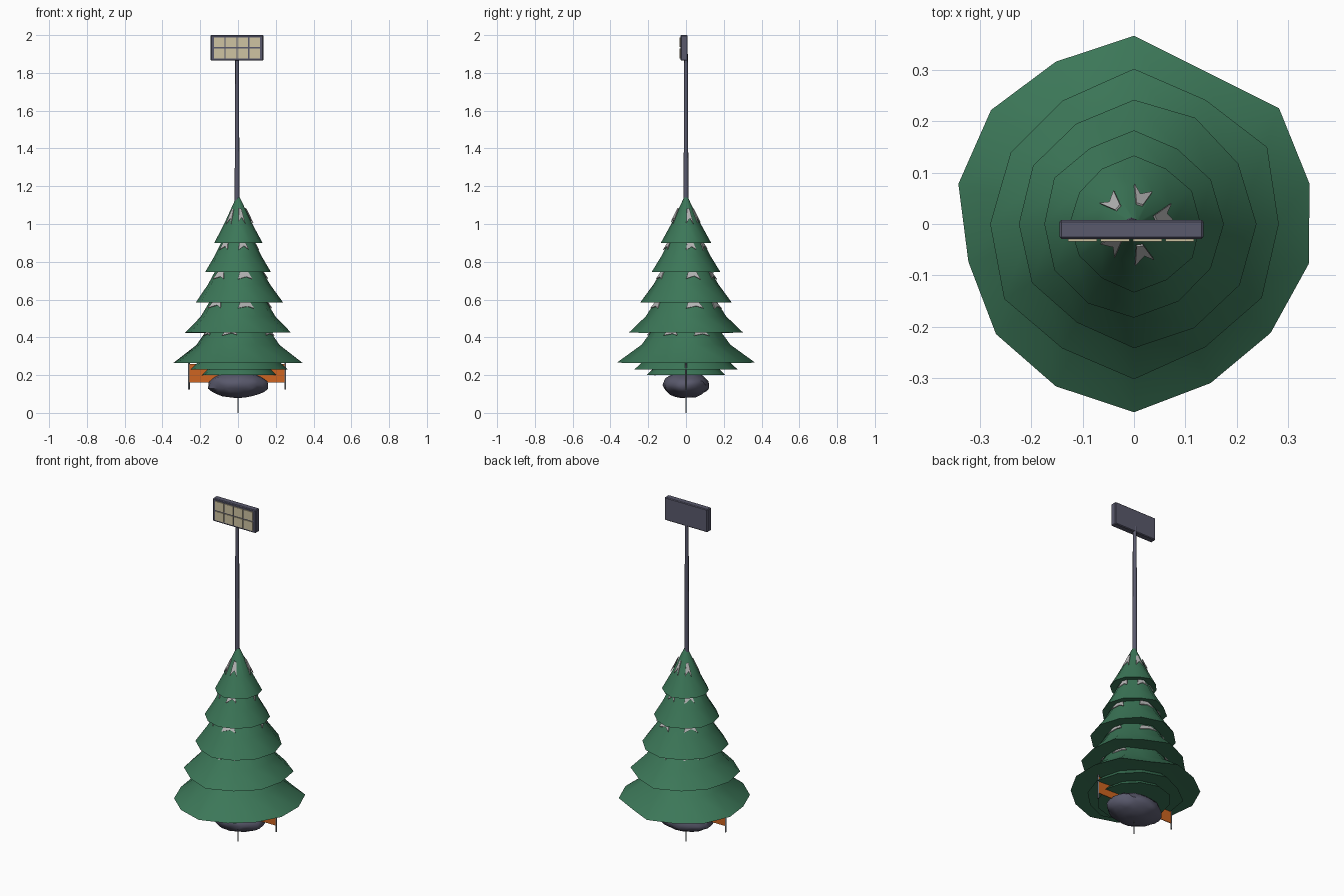
import bpy, bmesh, math, random
from mathutils import Vector, noise

random.seed(4)
if "Cube" in bpy.data.objects:
    bpy.data.objects.remove(bpy.data.objects["Cube"])


def material(name, rgb):
    m = bpy.data.materials.new(name)
    m.use_nodes = True
    m.diffuse_color = (*rgb, 1)
    bsdf = m.node_tree.nodes["Principled BSDF"]
    bsdf.inputs["Base Color"].default_value = (*rgb, 1)
    bsdf.inputs["Roughness"].default_value = 0.8
    return m


GREEN = material("pine green", (0.045, 0.185, 0.098))
SNOW = material("grey snow", (0.48, 0.48, 0.48))
SLATE = material("slate grey", (0.1, 0.1, 0.15))
CREAM = material("lamp cream", (0.62, 0.55, 0.36))
ORANGE = material("net orange", (0.62, 0.13, 0.015))
STEEL = material("post grey", (0.16, 0.17, 0.19))


def finish(name, bm, mat, smooth=None):
    bmesh.ops.recalc_face_normals(bm, faces=bm.faces)
    me = bpy.data.meshes.new(name)
    bm.to_mesh(me)
    bm.free()
    me.materials.append(mat)
    ob = bpy.data.objects.new(name, me)
    bpy.context.collection.objects.link(ob)
    if smooth:
        bpy.ops.object.select_all(action="DESELECT")
        ob.select_set(True)
        bpy.context.view_layer.objects.active = ob
        bpy.ops.object.shade_smooth_by_angle(angle=math.radians(smooth))
    return ob


def box(name, lo, hi, mat, bevel=0):
    bm = bmesh.new()
    bmesh.ops.create_cube(bm, size=1)
    for v in bm.verts:
        v.co = [a + (b - a) * (c + 0.5) for a, b, c in zip(lo, hi, v.co)]
    if bevel:
        bmesh.ops.bevel(bm, geom=bm.edges[:], offset=bevel, segments=1, affect="EDGES")
    return finish(name, bm, mat)


def rod(name, x, y, z0, z1, r0, r1, mat, sides=8):
    bm = bmesh.new()
    bmesh.ops.create_cone(bm, cap_ends=True, segments=sides, radius1=r0, radius2=r1, depth=z1 - z0)
    bmesh.ops.translate(bm, vec=(x, y, (z0 + z1) / 2), verts=bm.verts)
    return finish(name, bm, mat, 50)


def tier(name, profile, shape):
    """Faceted skirt of branches; the profile holds (radius, height) pairs."""
    n = len(shape)
    bm = bmesh.new()
    rings, coords = [], []
    for r, z in profile:
        ring = []
        for i, s in enumerate(shape):
            a = math.tau * i / n
            ring.append(Vector((-r * s * math.sin(a), r * s * math.cos(a), z + (s - 1) * 0.08 * r)))
        coords.append(ring)
        rings.append([bm.verts.new(c) for c in ring])
    for lower, upper in zip(rings, rings[1:]):
        for i in range(n):
            j = (i + 1) % n
            bm.faces.new((lower[i], lower[j], upper[j], upper[i]))
    bm.faces.new(rings[0])
    bm.faces.new(rings[-1])
    finish(name, bm, GREEN, 55)
    return coords


def snow(name, coords, facets, t0, t1):
    """Ragged thin plates lying on the upper slope of a tier."""
    top, mid = coords[0], coords[1]
    n = len(top)
    bm = bmesh.new()
    for k in facets:
        a, b, c, d = top[k], top[(k + 1) % n], mid[(k + 1) % n], mid[k]
        normal = (c - a).cross(b - d).normalized()
        if normal.dot(Vector((a.x + b.x, a.y + b.y, 0))) < 0:
            normal.negate()
        verts = []
        for u, t in ((0.15, t0), (0.8, t0), (1, t1), (0.6, t0 * 0.4 + t1 * 0.6), (0, t1)):
            t += random.uniform(-0.08, 0.08) * (t1 - t0)
            p = a.lerp(b, u).lerp(d.lerp(c, u), t)
            verts.append(bm.verts.new(p + normal * 0.004))
        bm.faces.new(verts)
    ob = finish(name, bm, SNOW)
    ob.modifiers.new("thickness", "SOLIDIFY").thickness = 0.004


# Branch tiers: top, middle, rim, underside
def ragged(n):
    return [1.04 if i in (0, n // 2) else random.uniform(0.95, 1.03) for i in range(n)]


tiers = [
    ("top_tier", [(0.01, 1.14), (0.075, 1.0), (0.128, 0.9), (0.07, 0.91)], 12, 0.45, 0.98),
    ("second_tier", [(0.045, 0.99), (0.125, 0.83), (0.175, 0.745), (0.1, 0.755)], 12, 0.5, 0.8),
    ("third_tier", [(0.075, 0.84), (0.165, 0.68), (0.232, 0.585), (0.13, 0.6)], 12, 0.6, 0.84),
    ("fourth_tier", [(0.1, 0.68), (0.205, 0.51), (0.29, 0.425), (0.15, 0.44)], 12, 0.55, 0.76),
    ("fifth_tier", [(0.12, 0.51), (0.225, 0.36), (0.35, 0.265), (0.22, 0.275)], 14, 0.52, 0.68),
    ("inner_skirt", [(0.17, 0.31), (0.22, 0.27), (0.262, 0.23), (0.16, 0.235)], 12, 0, 0),
    ("lowest_skirt", [(0.12, 0.26), (0.17, 0.23), (0.2, 0.2), (0.05, 0.205)], 12, 0, 0),
]
wide = [1.045, 1, 1.015, 1, 0.943, 0.98, 1, 1.045, 0.98, 0.97, 0.995, 1, 1.03, 0.935]
for name, profile, sides, t0, t1 in tiers:
    coords = tier(name, profile, wide if sides == len(wide) else ragged(sides))
    if t1:
        snow(name + "_snow", coords, (11, 1, 4, 6, 9), t0, t1)

# Rock under the branches, with the thin ground spike below it
bm = bmesh.new()
bmesh.ops.create_icosphere(bm, subdivisions=3, radius=1)
for v in bm.verts:
    p = v.co * (1 + 0.1 * noise.noise(v.co * 2.5))
    v.co = (p.x * 0.16, p.y * 0.122, 0.148 + p.z * 0.07)
finish("base_rock", bm, SLATE, 40)
rod("ground_spike", 0, 0, 0, 0.26, 0.002, 0.003, STEEL, 6)

# Net barrier with two end posts
box("barrier_net", (-0.26, -0.002, 0.16), (0.25, 0.002, 0.26), ORANGE)
for side, x in (("right", -0.26), ("left", 0.25)):
    rod(side + "_barrier_post", x, 0, 0.125, 0.27, 0.005, 0.005, STEEL)

# Floodlight mast and head with a grid of lamps
rod("mast", -0.005, 0, 1.08, 1.9, 0.013, 0.01, SLATE)
box("floodlight_head", (-0.145, -0.029, 1.865), (0.135, 0.008, 2.0), SLATE, 0.004)
for row in range(2):
    for col in range(4):
        x = -0.128 + col * 0.063
        z = 1.877 + row * 0.059
        box(f"lamp_{row}_{col}", (x, -0.034, z), (x + 0.056, -0.027, z + 0.052), CREAM)
